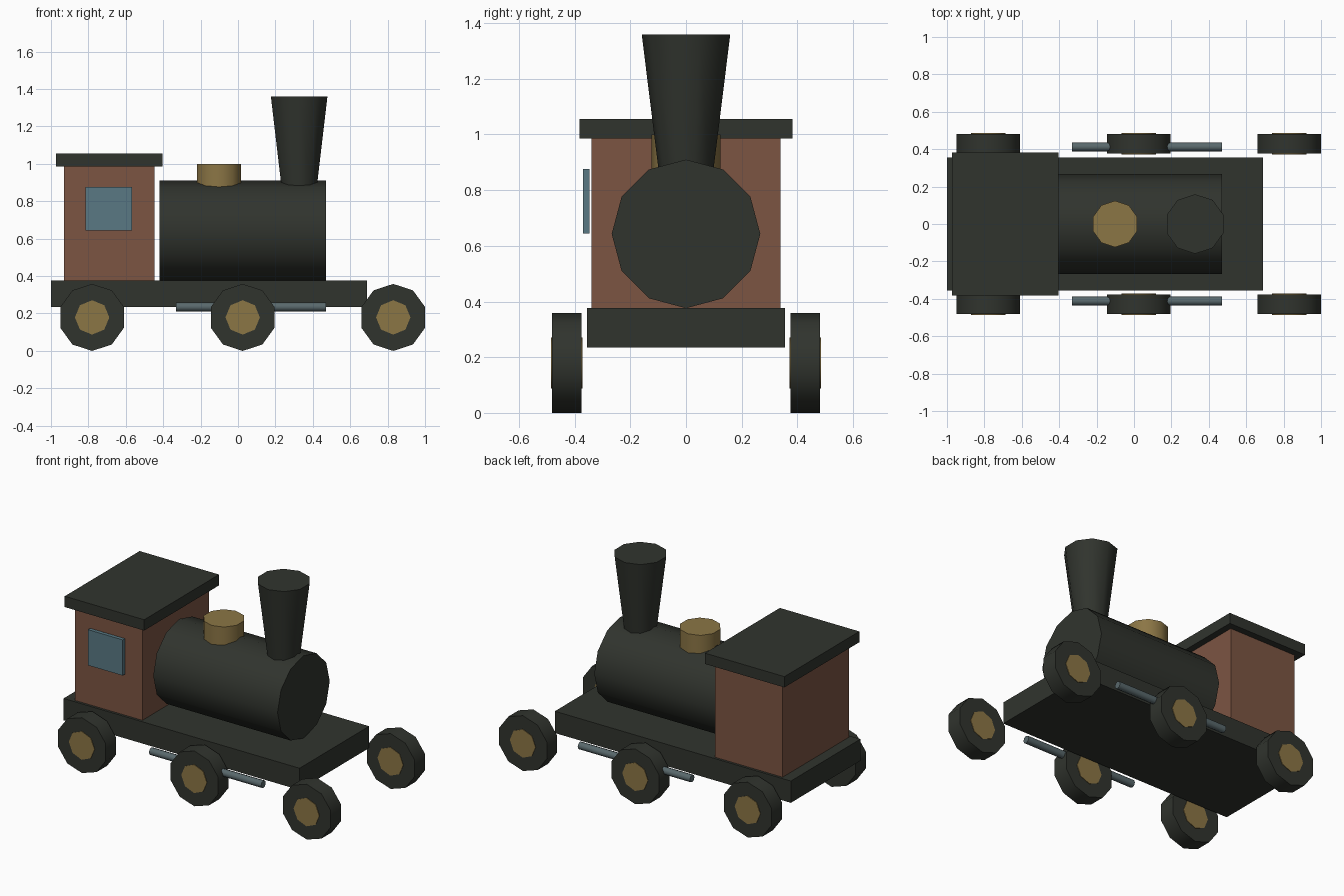
import bpy
from math import radians

if "Cube" in bpy.data.objects:
    bpy.data.objects.remove(bpy.data.objects["Cube"])


def material(name, r, g, b):
    m = bpy.data.materials.new(name)
    m.diffuse_color = (r, g, b, 1)
    m.use_nodes = True
    m.node_tree.nodes["Principled BSDF"].inputs["Base Color"].default_value = m.diffuse_color
    return m


IRON = material("dark_iron", 0.03, 0.034, 0.027)
WOOD = material("red_brown_paint", 0.20, 0.09, 0.055)
BRASS = material("brass", 0.26, 0.18, 0.06)
GLASS = material("window_glass", 0.10, 0.19, 0.23)
STEEL = material("steel", 0.10, 0.14, 0.15)


def box(name, x, y, z, mat):
    """Box from (min, max) ranges on each axis."""
    centre = [(a + b) / 2 for a, b in (x, y, z)]
    bpy.ops.mesh.primitive_cube_add(size=1, location=centre)
    ob = bpy.context.object
    ob.name = name
    ob.scale = [b - a for a, b in (x, y, z)]
    bpy.ops.object.transform_apply(location=False, rotation=False, scale=True)
    ob.data.materials.append(mat)
    return ob


def drum(name, sides, r1, r2, length, centre, axis, mat):
    """Cylinder or taper along the given axis."""
    rot = {"x": (0, radians(90), 0), "y": (radians(90), 0, 0), "z": (0, 0, 0)}[axis]
    bpy.ops.mesh.primitive_cone_add(vertices=sides, radius1=r1, radius2=r2,
                                    depth=length, location=centre, rotation=rot)
    ob = bpy.context.object
    ob.name = name
    ob.data.materials.append(mat)
    bpy.ops.object.shade_smooth_by_angle(angle=radians(50))
    return ob


# Chassis
box("chassis", (-1.0, 0.69), (-0.356, 0.356), (0.235, 0.376), IRON)

# Cab, roof and the single side window
box("cab", (-0.93, -0.447), (-0.34, 0.34), (0.376, 0.987), WOOD)
box("cab_roof", (-0.973, -0.404), (-0.383, 0.383), (0.985, 1.055), IRON)
box("cab_window", (-0.815, -0.567), (-0.37, -0.347), (0.645, 0.876), GLASS)

# Boiler, steam dome and flared chimney
drum("boiler", 12, 0.267, 0.267, 0.89, (0.025, 0, 0.643), "x", IRON)
drum("steam_dome", 10, 0.124, 0.124, 0.13, (-0.101, 0, 0.935), "z", BRASS)
drum("chimney", 10, 0.099, 0.159, 0.485, (0.327, 0, 1.1175), "z", IRON)

# Wheels with hubs, and a coupling rod, on both sides
for side, s in (("front", -1), ("back", 1)):
    for i, x in enumerate((-0.78, 0.025, 0.83), 1):
        drum(f"{side}_wheel_{i}", 10, 0.179, 0.179, 0.106, (x, s * 0.429, 0.179), "y", IRON)
        drum(f"{side}_hub_{i}", 8, 0.092, 0.092, 0.113, (x, s * 0.429, 0.179), "y", BRASS)
    drum(f"{side}_coupling_rod", 8, 0.024, 0.024, 0.803, (0.069, s * 0.412, 0.235), "x", STEEL)
